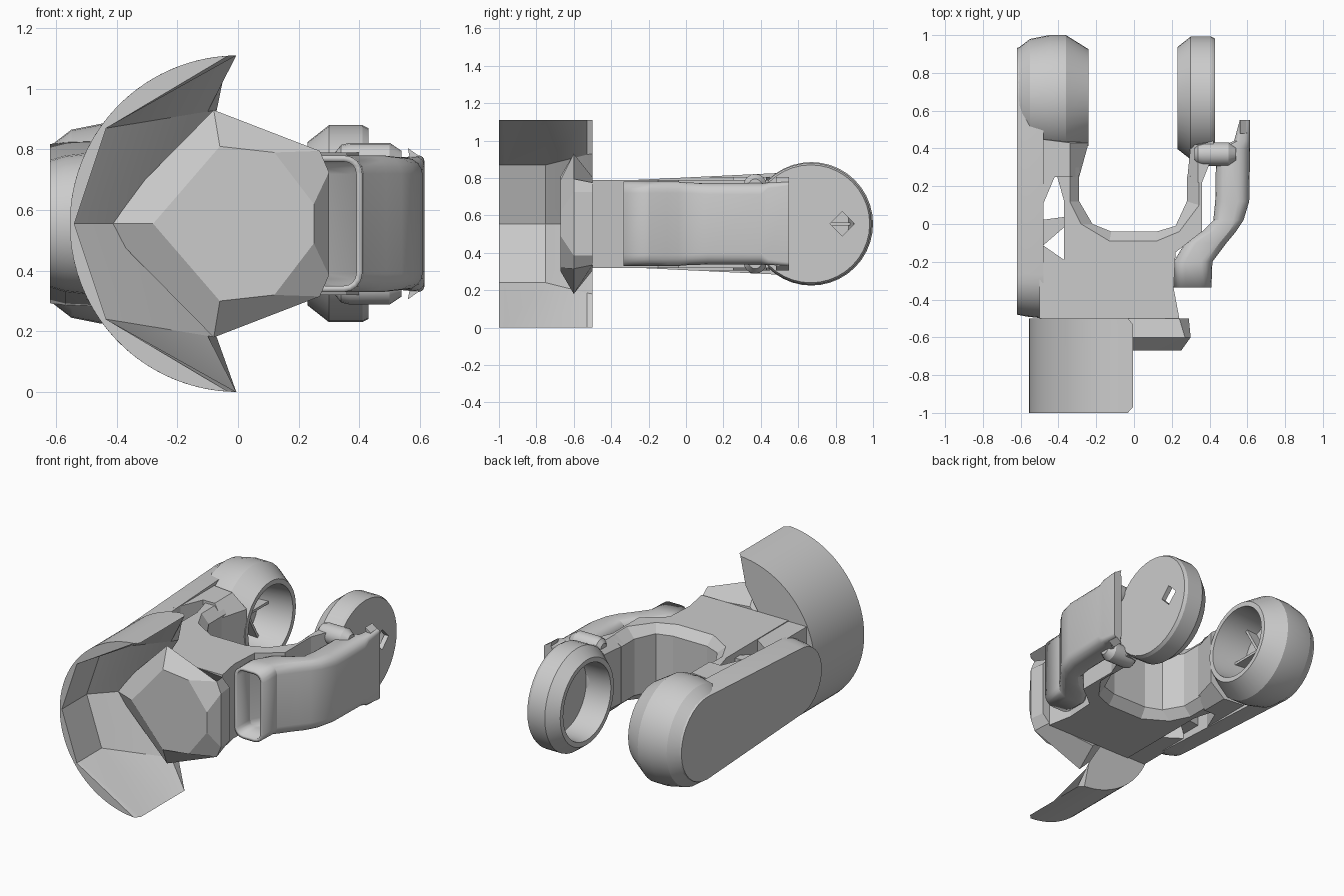
import bpy, bmesh, math
from mathutils import Vector

if "Cube" in bpy.data.objects:
    bpy.data.objects.remove(bpy.data.objects["Cube"])

ZC = 0.555  # height of the symmetry plane


def shade(ob):
    bpy.ops.object.select_all(action='DESELECT')
    ob.select_set(True)
    bpy.context.view_layer.objects.active = ob
    bpy.ops.object.shade_smooth_by_angle(angle=math.radians(25))


def loft(name, rings, cap0=True, cap1=True, smooth=True):
    """Skin a list of equal-length closed rings into one object."""
    bm = bmesh.new()
    vs = [[bm.verts.new(p) for p in r] for r in rings]
    n = len(rings[0])
    for a, b in zip(vs, vs[1:]):
        for i in range(n):
            j = (i + 1) % n
            bm.faces.new((a[i], a[j], b[j], b[i]))
    if cap0:
        bm.faces.new(vs[0])
    if cap1:
        bm.faces.new(vs[-1])
    bmesh.ops.recalc_face_normals(bm, faces=bm.faces)
    me = bpy.data.meshes.new(name)
    bm.to_mesh(me)
    bm.free()
    ob = bpy.data.objects.new(name, me)
    bpy.context.collection.objects.link(ob)
    if smooth:
        shade(ob)
    return ob


def lathe_x(name, profile, cy, cz, seg=40, smooth=True):
    """Revolve (x, radius) pairs about an axis parallel to x."""
    rings = []
    for x, r in profile:
        rings.append([(x, cy + r * math.cos(2 * math.pi * k / seg),
                       cz + r * math.sin(2 * math.pi * k / seg)) for k in range(seg)])
    return loft(name, rings, smooth=smooth)


def stadium(x, r1, r2, y1=0.67, yend=-0.5, n=16):
    """Tapered capsule outline in the y-z plane."""
    pts = []
    for k in range(n + 1):
        a = -math.pi / 2 + math.pi * k / n
        pts.append((x, y1 + r1 * math.cos(a), ZC + r1 * math.sin(a)))
    for k in range(n + 1):
        a = math.pi / 2 + math.pi * k / n
        pts.append((x, yend + r2 + r2 * math.cos(a), ZC + r2 * math.sin(a)))
    return pts


def rounded(y, x0, x1, h, r, n=4):
    """Rounded rectangle in the x-z plane at depth y."""
    pts = []
    for cx, cz, a0 in ((x1 - r, h - r, 0), (x0 + r, h - r, 90),
                       (x0 + r, r - h, 180), (x1 - r, r - h, 270)):
        for k in range(n + 1):
            a = math.radians(a0 + 90 * k / n)
            pts.append((cx + r * math.cos(a), y, ZC + cz + r * math.sin(a)))
    return pts


def plan(name, low, high, h, hin):
    """Plan-view slab with chamfered edges: wide outline mid, narrow at top and bottom."""
    layers = ((high, -h), (low, -hin), (low, hin), (high, h))
    return loft(name, [[(x, y, ZC + z) for x, y in p] for p, z in layers], smooth=False)


# Curved shield: half-round shell that thickens toward its rear, tips rounded
def shield_ring(y, inner, t0=0.0):
    R = 0.555
    ang = [t0 + (math.pi - 2 * t0) * k / 40 for k in range(41)]
    arc = [(-R * math.sin(t), y, ZC + R * math.cos(t)) for t in ang]
    x0, z0, x1 = inner
    return arc + [(x0, y, ZC - z0), (x1, y, ZC), (x0, y, ZC + z0)]


thin = (-0.435, 0.315, -0.54)
deep = (-0.07, 0.375, -0.3)
loft("curved_shield", [shield_ring(-1, thin, 0.06), shield_ring(-0.97, thin, 0.01),
                       shield_ring(-0.75, thin, 0.01), shield_ring(-0.53, (-0.1, 0.37, -0.33), 0.01),
                       shield_ring(-0.5, deep, 0.06)])

# Faceted front cap
mid = [(-0.45, 0), (-0.08, 0.375), (0.27, 0.24), (0.3, 0.17), (0.3, -0.17), (0.27, -0.24), (-0.08, -0.375)]
face = [(-0.28, 0), (-0.06, 0.255), (0.12, 0.235), (0.25, 0.065), (0.25, -0.065), (0.12, -0.235), (-0.06, -0.255)]
back = [(-0.4, 0), (-0.1, 0.25), (0.24, 0.22), (0.29, 0.17), (0.29, -0.17), (0.24, -0.22), (-0.1, -0.25)]
loft("front_cap", [[(x, y, ZC + z) for x, z in p]
                   for p, y in ((back, -0.5), (mid, -0.6), (face, -0.67))], smooth=False)

# U-shaped yoke body with chamfered inner edge
wide = [(-0.38, -0.5), (0.24, -0.5), (0.21, -0.34), (0.22, -0.15), (0.36, -0.04), (0.36, 0.27),
        (0.28, 0.25), (0.28, 0.12), (0.22, -0.01), (0.12, -0.04), (-0.12, -0.04), (-0.22, 0),
        (-0.29, 0.12), (-0.29, 0.3), (-0.42, 0.3), (-0.37, 0.12), (-0.37, -0.2)]
narrow = [(-0.37, -0.5), (0.24, -0.5), (0.21, -0.34), (0.22, -0.15), (0.36, -0.04), (0.36, 0.27),
          (0.345, 0.26), (0.345, 0.1), (0.24, -0.04), (0.12, -0.09), (-0.13, -0.09), (-0.28, 0),
          (-0.34, 0.12), (-0.34, 0.3), (-0.42, 0.3), (-0.37, 0.12), (-0.37, -0.2)]
plan("yoke_body", wide, narrow, 0.235, 0.18)

# Left arm outer plate
loft("left_arm", [stadium(-0.62, 0.262, 0.21, yend=-0.48), stadium(-0.57, 0.275, 0.225, yend=-0.49),
                  stadium(-0.48, 0.28, 0.235)])

# Blocks joining the left arm to the yoke
root = [(-0.5, -0.5), (-0.3, -0.5), (-0.3, -0.24), (-0.37, -0.19), (-0.5, -0.1)]
plan("arm_root", root, root, 0.23, 0.2)
strut = [(-0.5, 0.02), (-0.5, -0.13), (-0.35, 0), (-0.35, 0.04)]
plan("arm_strut", strut, strut, 0.2, 0.15)
neck = [(-0.5, 0.06), (-0.42, 0.25), (-0.29, 0.25), (-0.24, 0.43), (-0.5, 0.45)]
neck_top = [(-0.5, 0.06), (-0.42, 0.25), (-0.34, 0.25), (-0.34, 0.43), (-0.5, 0.45)]
plan("left_neck", neck, neck_top, 0.25, 0.17)

# Left joint cup, open toward the middle
lathe_x("left_joint_cup", [(-0.615, 0.02), (-0.615, 0.26), (-0.55, 0.31), (-0.45, 0.33), (-0.36, 0.33),
                           (-0.24, 0.255), (-0.24, 0.225), (-0.3, 0.22), (-0.47, 0.2), (-0.47, 0.02)],
        0.67, ZC)
# Ribs inside the left cup
for i in range(3):
    a = math.pi * i / 3
    d = Vector((0, math.cos(a), math.sin(a)))
    s = Vector((0, -math.sin(a), math.cos(a))) * 0.008
    c = Vector((0, 0.67, ZC))
    loft("cup_rib", [[c + d * k + s * m + Vector((x, 0, 0))
                      for k, m in ((0.21, 1), (-0.21, 1), (-0.21, -1), (0.21, -1))]
                     for x in (-0.48, -0.40)], smooth=False)

# Right joint cup with a diamond hole through its outer wall
cup = lathe_x("right_joint_cup", [(0.43, 0.02), (0.43, 0.315), (0.41, 0.325), (0.3, 0.325), (0.23, 0.27),
                                  (0.23, 0.24), (0.28, 0.235), (0.40, 0.235), (0.40, 0.02)], 0.667, ZC,
              smooth=False)
cutter = lathe_x("hole_cutter", [(0.36, 0.065), (0.5, 0.065)], 0.835, ZC, seg=4, smooth=False)
cutter.hide_render = True
mod = cup.modifiers.new("hole", 'BOOLEAN')
mod.object = cutter
mod.solver = 'EXACT'
bpy.context.view_layer.objects.active = cup
bpy.ops.object.modifier_apply(modifier="hole")
bpy.data.objects.remove(cutter)
shade(cup)
for p in cup.data.polygons:  # keep the pierced wall flat
    if abs(p.normal.x) > 0.99:
        p.use_smooth = False

# Right neck between yoke and cup
rneck = [(0.28, 0.22), (0.36, 0.22), (0.42, 0.37), (0.42, 0.44), (0.3, 0.42)]
rneck_top = [(0.34, 0.22), (0.36, 0.22), (0.42, 0.37), (0.42, 0.44), (0.34, 0.42)]
plan("right_neck", rneck, rneck_top, 0.235, 0.18)

# Right outer cover: hollow sleeve bending outward to a thin rear lip
stations = [(-0.335, 0.21, 0.41, 0.225), (-0.2, 0.21, 0.415, 0.225), (-0.1, 0.27, 0.49, 0.225),
            (-0.04, 0.36, 0.54, 0.225), (0.02, 0.42, 0.58, 0.22), (0.12, 0.43, 0.61, 0.218),
            (0.4, 0.435, 0.615, 0.218), (0.44, 0.53, 0.615, 0.22), (0.55, 0.56, 0.615, 0.225)]
cover = loft("right_cover", [rounded(y, a, b, h, min(0.06, (b - a) * 0.35)) for y, a, b, h in stations],
             cap0=False)
sol = cover.modifiers.new("wall", 'SOLIDIFY')
sol.thickness = 0.02
sol.offset = -1

# Clips bridging the cover and the right cup, plus flared lip corners
for s in (1, -1):
    lathe_x("side_clip", [(0.32, 0.03), (0.34, 0.055), (0.37, 0.062), (0.50, 0.062), (0.54, 0.035)],
            0.37, ZC + s * 0.205, seg=16)
    loft("lip_corner", [[(x, y, ZC + s * z) for x, z in ((0.57, 0.2), (0.61, 0.19), (0.595, 0.225), (0.56, 0.25))]
                        for y in (0.48, 0.55)], smooth=False)
